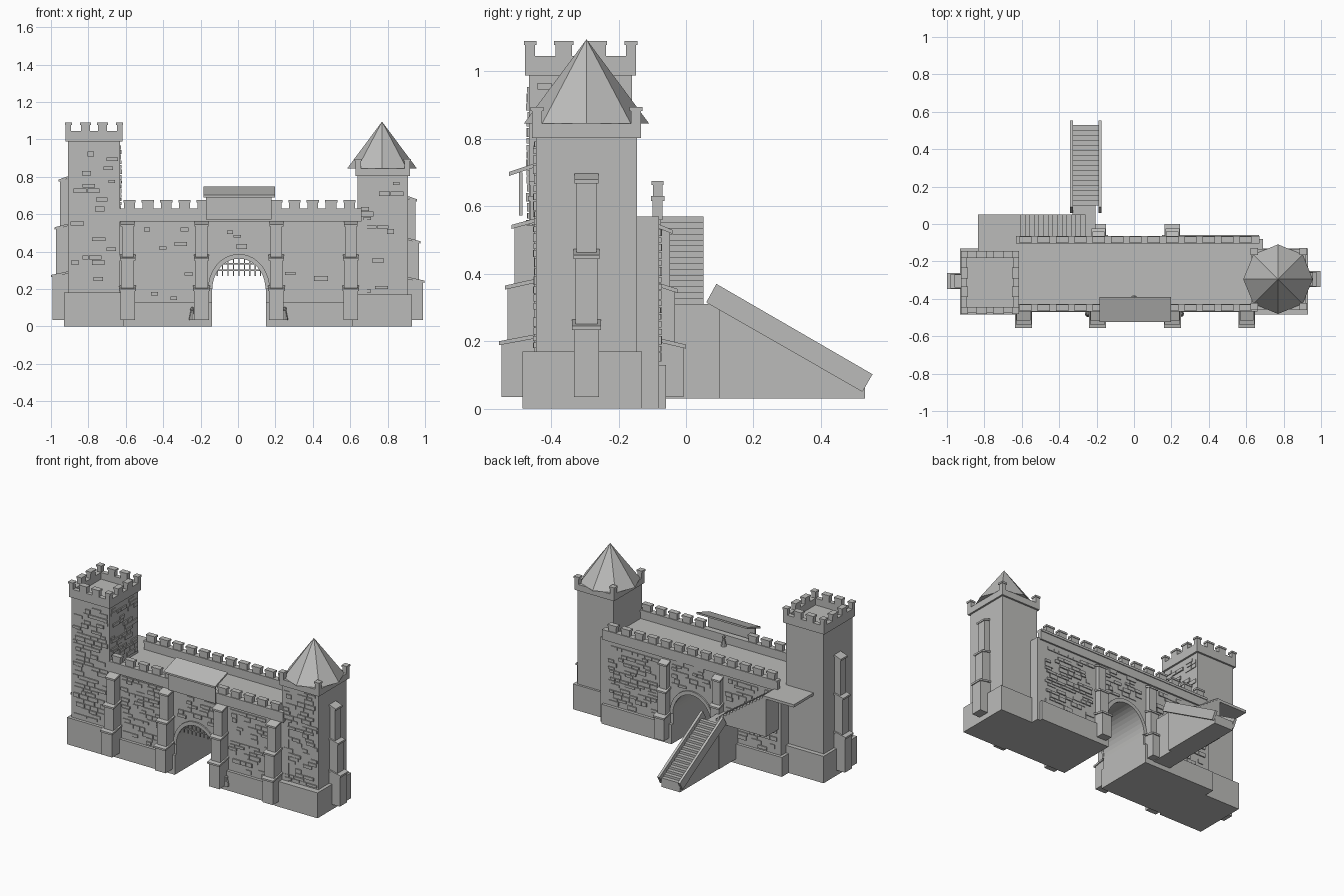
import bpy, bmesh, math, random
from mathutils import Matrix, Vector

random.seed(4)
if "Cube" in bpy.data.objects:
    bpy.data.objects.remove(bpy.data.objects["Cube"])

stone = bpy.data.materials.new("grey_stone")
stone.use_nodes = True
grey = (0.5, 0.5, 0.49, 1)
stone.diffuse_color = grey
stone.node_tree.nodes["Principled BSDF"].inputs["Base Color"].default_value = grey


def finish(name, bm):
    bmesh.ops.recalc_face_normals(bm, faces=bm.faces)
    mesh = bpy.data.meshes.new(name)
    bm.to_mesh(mesh)
    bm.free()
    mesh.materials.append(stone)
    obj = bpy.data.objects.new(name, mesh)
    bpy.context.scene.collection.objects.link(obj)
    return obj


def add_box(bm, x, y, z):
    centre = Vector([(a + b) / 2 for a, b in (x, y, z)])
    size = [abs(b - a) for a, b in (x, y, z)]
    matrix = Matrix.Translation(centre) @ Matrix.Diagonal((*size, 1))
    bmesh.ops.create_cube(bm, size=1, matrix=matrix)


def box(name, x, y, z):
    bm = bmesh.new()
    add_box(bm, x, y, z)
    return finish(name, bm)


def add_prism(bm, points, a, b, place):
    """Extrude a closed profile from a to b; place(u, v, w) maps to 3D."""
    near = [bm.verts.new(place(u, v, a)) for u, v in points]
    far = [bm.verts.new(place(u, v, b)) for u, v in points]
    bm.faces.new(near)
    bm.faces.new(far[::-1])
    for i in range(len(points)):
        j = (i + 1) % len(points)
        bm.faces.new((near[i], far[i], far[j], near[j]))


def prism(name, points, a, b, place):
    bm = bmesh.new()
    add_prism(bm, points, a, b, place)
    return finish(name, bm)


def along_y(u, v, w):
    return (u, w, v)


def along_x(u, v, w):
    return (w, u, v)


# Plinths either side of the gate
for name, inner, outer, top in (("right", -0.14, -0.93, 0.18), ("left", 0.15, 0.93, 0.17)):
    box(name + "_wall_plinth", (inner, outer * 0.72), (-0.47, -0.06), (0, 0.13))
    box(name + "_tower_plinth", (outer * 0.655, outer), (-0.485, -0.13), (0, top))

# Curtain wall with an arched passage
GATE = 0.005


def arch(half, rise, steps=20):
    return [(GATE - half * math.cos(math.pi * i / steps),
             0.2 + rise * math.sin(math.pi * i / steps)) for i in range(steps + 1)]


outline = [(-0.65, 0), (GATE - 0.145, 0)] + arch(0.145, 0.165) + [
    (GATE + 0.145, 0), (0.69, 0), (0.69, 0.57), (-0.65, 0.57)]
prism("curtain_wall", outline, -0.45, -0.08, along_y)

# Arch stones on both faces
for name, y in (("front", -0.46), ("back", -0.085)):
    bm = bmesh.new()
    inner, outer = arch(0.142, 0.162), arch(0.165, 0.187)
    for i in range(len(inner) - 1):
        add_prism(bm, [inner[i], outer[i], outer[i + 1], inner[i + 1]], y, y + 0.015, along_y)
    finish(name + "_arch_stones", bm)

# Portcullis
bm = bmesh.new()
for i in range(-4, 5):
    x = GATE + i * 0.029
    top = 0.2 + 0.16 * math.sqrt(1 - (i * 0.2) ** 2)
    add_box(bm, (x - 0.003, x + 0.003), (-0.412, -0.406), (0.27, top))
for z in (0.3, 0.335):
    half = 0.145 * math.sqrt(1 - ((z - 0.2) / 0.165) ** 2)
    add_box(bm, (GATE - half, GATE + half), (-0.414, -0.404), (z - 0.003, z + 0.003))
finish("portcullis", bm)


# Merlons: a block with a slightly wider cap
def add_merlon(bm, x, y, z, wide, deep, high):
    for grow, low, top in ((0, 0, high - 0.012), (0.004, high - 0.012, high)):
        add_box(bm, (x - wide / 2 - grow, x + wide / 2 + grow),
                (y - deep / 2 - grow, y + deep / 2 + grow), (z + low, z + top))


for name, y, x0, x1 in (("front", -0.448, -0.63, 0.66), ("back", -0.084, -0.63, 0.67)):
    bm = bmesh.new()
    add_box(bm, (x0, x1), (y - 0.015, y + 0.015), (0.56, 0.615))
    add_box(bm, (x0, x1), (y - 0.02, y + 0.02), (0.615, 0.63))
    for i in range(13):
        x = -0.58 + i * 0.098
        if name == "back" or abs(x - GATE) > 0.19:
            add_merlon(bm, x, y, 0.63, 0.058, 0.028, 0.045)
    finish(name + "_parapet", bm)


# Towers with parapets
def tower(name, x, y, top, rim, merlon, count):
    box(name + "_body", x, y, (0.1, top))
    bm = bmesh.new()
    (x0, x1), (y0, y1) = [(a - 0.012, b + 0.012) for a, b in (x, y)]
    t = 0.03
    for side in ((x0, x0 + t), (x1 - t, x1)):
        add_box(bm, side, (y0, y1), (top - 0.012, top + rim))
    for side in ((y0, y0 + t), (y1 - t, y1)):
        add_box(bm, (x0 + t, x1 - t), side, (top - 0.012, top + rim))
    for i in range(count):
        for j in range(count):
            if i in (0, count - 1) or j in (0, count - 1):
                f, g = i / (count - 1), j / (count - 1)
                px = x0 + t / 2 + f * (x1 - x0 - t)
                py = y0 + t / 2 + g * (y1 - y0 - t)
                wide = 0.05 if 0 < i < count - 1 else 0.03
                deep = 0.05 if 0 < j < count - 1 else 0.03
                add_merlon(bm, px, py, top + rim, wide, deep, merlon)
    finish(name + "_parapet", bm)


tower("right_tower", (-0.91, -0.63), (-0.465, -0.16), 1.0, 0.045, 0.045, 4)
tower("left_tower", (0.64, 0.908), (-0.445, -0.145), 0.815, 0.03, 0.05, 2)

# Pointed roof with eight sides, and its low supports
bpy.ops.mesh.primitive_cone_add(vertices=8, radius1=0.186, depth=0.25, location=(0.77, -0.295, 0.97))
roof = bpy.context.object
roof.name = "pointed_roof"
roof.data.materials.append(stone)
box("roof_drum", (0.67, 0.87), (-0.395, -0.195), (0.81, 0.85))


# Stepped buttresses: direction 0 faces the front, quarter turns go round
def buttress(name, x, y, turns, width, depths, tops):
    bm = bmesh.new()
    z = 0.035
    for i, (d, top) in enumerate(zip(depths, tops)):
        half = width / 2 - 0.004 * i
        add_box(bm, (-half, half), (-d, 0.02), (z, top))
        half += 0.006
        cap = [(-d - 0.008, top - 0.012), (-d - 0.008, top), (0.01, top + 0.022), (0.01, top + 0.01)]
        add_prism(bm, cap, -half, half, along_x)
        z = top
    bm.transform(Matrix.Translation((x, y, 0)) @ Matrix.Rotation(turns * math.pi / 2, 4, "Z"))
    finish(name, bm)


for i, x in enumerate((-0.59, -0.195, 0.205, 0.603)):
    buttress("front_buttress_%d" % i, x, -0.447, 0, 0.078, (0.1, 0.082, 0.062), (0.2, 0.365, 0.545))
for i, x in enumerate((-0.19, 0.205)):
    buttress("back_buttress_%d" % i, x, -0.083, 2, 0.07, (0.075, 0.05, 0.035), (0.19, 0.355, 0.53))
buttress("left_buttress", 0.905, -0.295, 1, 0.074, (0.083, 0.063, 0.043), (0.245, 0.455, 0.68))
buttress("right_buttress", -0.907, -0.305, 3, 0.074, (0.085, 0.065, 0.045), (0.275, 0.53, 0.785))


# Raised stones in broken courses
def stones(name, u0, u1, z0, z1, place):
    bm = bmesh.new()
    z = z0
    while z < z1 - 0.015:
        u = u0 + random.uniform(0, 0.03)
        high = random.choice((0.016, 0.02, 0.026))
        while u < u1 - 0.03:
            end = min(u + random.uniform(0.03, 0.075), u1)
            if random.random() < 0.6:
                rect = [(u, z), (end, z), (end, z + high), (u, z + high)]
                add_prism(bm, rect, -0.005, random.uniform(0.004, 0.009), place)
            u = end + 0.004
        z += high + 0.004
    finish(name, bm)


def face_y(y, out):
    return lambda u, v, w: (u, y + out * w, v)


wall_front, wall_back = face_y(-0.45, -1), face_y(-0.08, 1)
stones("tower_stones_right", -0.9, -0.64, 0.2, 0.97, face_y(-0.465, -1))
stones("tower_stones_left", 0.65, 0.9, 0.18, 0.8, face_y(-0.445, -1))
stones("tower_stones_inner", -0.455, -0.17, 0.59, 0.97, lambda u, v, w: (-0.63 + w, u, v))
for name, place, edge in (("front", wall_front, 0.555), ("back", wall_back, 0.63)):
    stones(name + "_stones_right", -edge, -0.24, 0.14, 0.55, place)
    stones(name + "_stones_gate", -0.145, 0.16, 0.39, 0.55, place)
    stones(name + "_stones_left", 0.25, edge, 0.14, 0.55, place)

# Gate hood: thin front panel under a sloping roof plate
box("hood_panel", (-0.172, 0.178), (-0.495, -0.485), (0.572, 0.7))
hood = [(-0.525, 0.69), (-0.39, 0.735), (-0.39, 0.747), (-0.525, 0.702)]
prism("hood_roof", hood, -0.185, 0.197, along_x)

# Small figures: a keeper on the wall walk and guards beside the gate
for name, x, y, z in (("keeper", 0, -0.4, 0.57), ("right_guard", -0.245, -0.48, 0.035),
                      ("left_guard", 0.25, -0.48, 0.035)):
    bm = bmesh.new()
    bmesh.ops.create_cone(bm, segments=8, radius1=0.018, radius2=0.008, depth=0.05, cap_ends=True,
                          matrix=Matrix.Translation((x, y, z + 0.025)))
    bmesh.ops.create_icosphere(bm, subdivisions=1, radius=0.012,
                               matrix=Matrix.Translation((x, y, z + 0.058)))
    finish(name, bm)

# Stair platform and upper flight along the wall
box("stair_platform", (-0.835, -0.63), (-0.165, 0.05), (0.552, 0.57))
bm = bmesh.new()
steps = 15
run, rise = 0.37 / steps, 0.26 / steps
profile = [(-0.63, 0.3)]
for i in range(steps):
    profile += [(-0.63 + i * run, 0.57 - i * rise), (-0.63 + (i + 1) * run, 0.57 - i * rise)]
profile.append((-0.26, 0.3))
add_prism(bm, profile, -0.09, 0.052, along_y)
finish("upper_stairs", bm)

# Landing and lower flight away from the wall
box("stair_landing", (-0.33, -0.205), (-0.09, 0.12), (0.03, 0.31))
bm = bmesh.new()
steps = 16
run, rise = 0.43 / steps, 0.25 / steps
profile = [(0.1, 0.03)]
for i in range(steps):
    profile += [(0.1 + i * run, 0.325 - i * rise), (0.1 + (i + 1) * run, 0.325 - i * rise)]
profile.append((0.53, 0.03))
add_prism(bm, profile, -0.327, -0.188, along_x)
finish("lower_stairs", bm)
rail = [(0.06, 0.315), (0.09, 0.37), (0.553, 0.102), (0.523, 0.05)]
for name, x in (("right", -0.342), ("left", -0.19)):
    prism(name + "_stair_rail", rail, x, x + 0.017, along_x)
